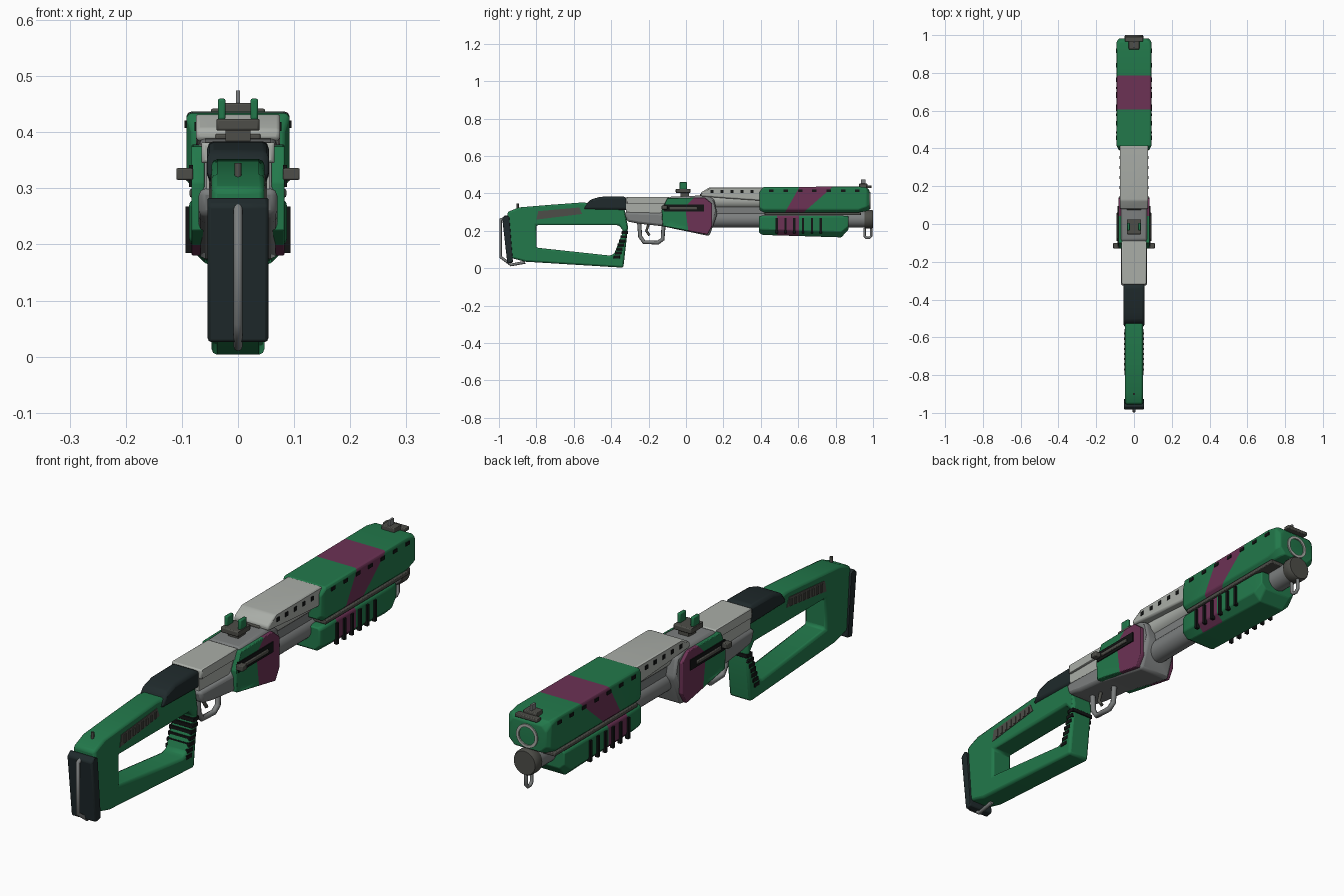
import bpy, bmesh, math
from mathutils import Vector

cube = bpy.data.objects.get("Cube")
if cube:
    bpy.data.objects.remove(cube, do_unlink=True)


def material(name, r, g, b):
    m = bpy.data.materials.new(name)
    m.use_nodes = True
    m.diffuse_color = (r, g, b, 1)
    node = next(n for n in m.node_tree.nodes if n.type == 'BSDF_PRINCIPLED')
    node.inputs["Base Color"].default_value = (r, g, b, 1)
    node.inputs["Roughness"].default_value = 0.6
    return m


GREEN = material("green", .016, .19, .07)
PURPLE = material("purple", .15, .032, .09)
LIGHT = material("light grey", .4, .42, .39)
GREY = material("mid grey", .2, .21, .21)
DARK = material("dark grey", .075, .075, .065)
SLATE = material("dark slate", .014, .023, .025)
BLACK = material("black", .006, .007, .007)


def finish(name, bm, mats, bevel=0.0, segments=2):
    bmesh.ops.recalc_face_normals(bm, faces=bm.faces)
    mesh = bpy.data.meshes.new(name)
    bm.to_mesh(mesh)
    bm.free()
    for m in mats:
        mesh.materials.append(m)
    ob = bpy.data.objects.new(name, mesh)
    bpy.context.collection.objects.link(ob)
    if bevel:
        mod = ob.modifiers.new("Bevel", 'BEVEL')
        mod.width, mod.segments = bevel, segments
        mod.limit_method, mod.angle_limit = 'ANGLE', math.radians(25)
    bpy.ops.object.select_all(action='DESELECT')
    ob.select_set(True)
    bpy.context.view_layer.objects.active = ob
    bpy.ops.object.shade_smooth_by_angle(angle=math.radians(35))
    return ob


def paint(bm, cuts, rule):
    """Cut along lines in the side plane, then give faces passing the rule slot 1."""
    for a, b in cuts:
        d = Vector((0, b[0] - a[0], b[1] - a[1]))
        bmesh.ops.bisect_plane(bm, geom=bm.verts[:] + bm.edges[:] + bm.faces[:],
                               plane_co=(0, *a), plane_no=(0, -d.z, d.y))
    for f in bm.faces:
        c = f.calc_center_median()
        f.material_index = int(rule(c.y, c.z))


def plate(name, outline, x0, x1, mats, bevel=0.0, hole=None, cuts=(), rule=None):
    """Side outline (y, z), optionally with a hole, extruded from x0 to x1."""
    bm = bmesh.new()
    edges = []
    for loop in filter(None, (outline, hole)):
        vs = [bm.verts.new((x0, y, z)) for y, z in loop]
        edges += [bm.edges.new((vs[i - 1], vs[i])) for i in range(len(vs))]
    bmesh.ops.triangle_fill(bm, edges=edges, use_beauty=True)
    new = bmesh.ops.extrude_face_region(bm, geom=bm.faces[:])["geom"]
    bmesh.ops.translate(bm, verts=[v for v in new if isinstance(v, bmesh.types.BMVert)],
                        vec=(x1 - x0, 0, 0))
    if rule:
        paint(bm, cuts, rule)
    return finish(name, bm, mats, bevel)


def box(name, x0, x1, y0, y1, z0, z1, mat, bevel=0.0):
    return plate(name, [(y0, z0), (y1, z0), (y1, z1), (y0, z1)], x0, x1, [mat], bevel)


def shell(name, sections, mats, bevel, cuts=(), rule=None):
    """Loft of eight-sided sections: y, half width, bottom, top, low chamfer, high chamfer."""
    bm = bmesh.new()
    rings = []
    for y, w, lo, hi, cl, ch in sections:
        half = [(w - cl, lo), (w, lo + cl), (w, hi - ch), (w - ch, hi)]
        pts = half + [(-x, z) for x, z in reversed(half)]
        rings.append([bm.verts.new((x, y, z)) for x, z in pts])
    for a, b in zip(rings, rings[1:]):
        for i in range(8):
            bm.faces.new((a[i - 1], a[i], b[i], b[i - 1]))
    bm.faces.new(rings[0])
    bm.faces.new(rings[-1])
    if rule:
        paint(bm, cuts, rule)
    return finish(name, bm, mats, bevel)


def lathe(name, profile, z, mat, sides=28):
    """Turn (radius, y) points around a lengthwise axis at height z."""
    bm = bmesh.new()
    vs = [bm.verts.new((r, y, z)) for r, y in profile]
    es = [bm.edges.new(p) for p in zip(vs, vs[1:])]
    bmesh.ops.spin(bm, geom=vs + es, cent=(0, 0, z), axis=(0, 1, 0),
                   angle=math.tau, steps=sides, use_merge=True)
    bmesh.ops.remove_doubles(bm, verts=bm.verts[:], dist=1e-5)
    return finish(name, bm, [mat])


def wire(name, pts, radius, mat, closed=False):
    cu = bpy.data.curves.new(name, 'CURVE')
    cu.dimensions = '3D'
    cu.bevel_depth, cu.bevel_resolution = radius, 2
    cu.use_fill_caps = True
    sp = cu.splines.new('POLY')
    sp.points.add(len(pts) - 1)
    for p, co in zip(sp.points, pts):
        p.co = (*co, 1)
    sp.use_cyclic_u = closed
    cu.materials.append(mat)
    ob = bpy.data.objects.new(name, cu)
    bpy.context.collection.objects.link(ob)
    return ob


# Stock with open grip
stock = [(-.955, .30), (-.895, .325), (-.74, .338), (-.55, .352), (-.33, .32), (-.31, .22),
         (-.335, .003), (-.86, .035), (-.955, .06)]
opening = [(-.80, .23), (-.36, .23), (-.335, .20), (-.385, .075), (-.41, .068), (-.80, .11)]
plate("stock", stock, -.047, .047, [GREEN], .01, hole=opening)
plate("butt_pad", [(-.983, .27), (-.965, .285), (-.945, .275), (-.925, .03), (-.955, .025)],
      -.054, .054, [SLATE], .006)
plate("cheek_rest", [(-.55, .315), (-.515, .365), (-.46, .382), (-.33, .384), (-.312, .37), (-.312, .31)],
      -.055, .055, [SLATE], .012)
wire("butt_rod", [(0, -.96, .272), (0, -.991, .26), (0, -.991, .06), (0, -.935, .018), (0, -.86, .032)],
     .008, GREY)
wire("stock_stud", [(0, -.9, .31), (0, -.9, .345)], .006, DARK)
for i in range(7):
    t = i / 6
    y, z = -.322 - .043 * t, .19 - .13 * t
    box("grip_rib", -.049, .049, y - .022, y + .012, z - .008, z + .008, BLACK, .002)

# Receiver
box("receiver_rear_top", -.065, .065, -.32, -.09, .345, .382, LIGHT, .006)
box("receiver_rear_core", -.056, .056, -.32, -.09, .29, .35, LIGHT)
plate("receiver", [(-.33, .30), (-.13, .295), (-.09, .382), (.11, .39), (.15, .37), (.168, .29),
                   (.125, .172), (-.13, .225), (-.25, .238), (-.315, .25)], -.07, .07, [GREY], .012)
box("receiver_top_notch", -.04, .04, .075, .14, .375, .397, DARK, .004)
panel = [(-.13, .31), (-.10, .375), (.10, .378), (.14, .345), (.14, .225), (.115, .18), (-.125, .225)]
trim = [((.045, .38), (-.005, .33)), ((-.005, .33), (.015, .18))]


def front_of_trim(y, z):
    return y > (.045 - (.38 - z) if z > .33 else -.005 + (.33 - z) * .13)


for s in (-1, 1):
    plate("side_panel", panel, s * .06, s * .083, [GREEN, PURPLE], .006, cuts=trim, rule=front_of_trim)
    box("bolt_slot", s * .08, s * .087, -.12, .095, .302, .342, BLACK)
    box("bolt_bar", s * .08, s * .093, -.09, .06, .313, .328, DARK, .003)
    box("bolt_handle", s * .08, s * .11, -.13, -.10, .315, .336, DARK, .003)
    # Details of the stock, sights and handguards that repeat on both sides
    plate("stock_insert", [(-.80, .26), (-.79, .305), (-.57, .325), (-.555, .29)], s * .04, s * .049, [DARK])
    for i in range(8):
        y = -.775 + i * .027
        box("stock_insert_rib", s * .045, s * .052, y, y + .011, .268 + i * .003, .30 + i * .002, DARK)
    box("rear_sight_ear", s * .022, s * .036, -.035, .005, .422, .46, GREEN, .004)
    for i in range(5):
        y = .14 + i * .053
        box("vent_hole", s * .07, s * .0775, y - .008, y + .008, .402, .418, BLACK)
    for i in range(7):
        y = .457 + i * .0765
        box("handguard_slot", s * .088, s * .095, y - .012, y + .012, .408, .421, BLACK)
    for i in range(6):
        y = .485 + i * .047
        box("pump_rib", s * .08, s * .094, y - .006, y + .006, .185, .268, BLACK)

# Trigger
wire("trigger_guard", [(0, -.25, .24), (0, -.245, .17), (0, -.225, .14), (0, -.15, .137),
                       (0, -.125, .155), (0, -.12, .23)], .011, GREY)
wire("trigger", [(0, -.20, .235), (0, -.212, .20), (0, -.195, .175)], .007, DARK)

# Rear sight
box("rear_sight_base", -.038, .038, -.055, .025, .403, .424, DARK, .004)
box("rear_sight_foot", -.022, .022, -.03, .015, .38, .41, DARK)

# Barrel, magazine tube and heat shield
lathe("barrel", [(0, .10), (.046, .10), (.046, .987), (.035, .987), (.035, .90), (0, .90)], .362, LIGHT)
lathe("magazine_tube", [(0, .10), (.044, .10), (.044, .96), (0, .96)], .262, GREY)
lathe("magazine_cap", [(0, .955), (.046, .955), (.05, .962), (.05, .993), (.046, 1), (0, 1)], .262, DARK)
box("barrel_bracket", -.03, .03, .12, .42, .29, .33, GREY)
plate("heat_shield", [(.08, .385), (.08, .405), (.125, .432), (.42, .432), (.42, .36), (.20, .375)],
      -.075, .075, [LIGHT], .007)
wire("sling_loop", [(0, .955, .215), (0, .955, .172), (0, .965, .162), (0, .98, .162),
                    (0, .99, .172), (0, .99, .215)], .007, GREY)

# Upper handguard with a slanted band
band = [((.61, .44), (.53, .30)), ((.79, .44), (.63, .30))]


def in_band(y, z):
    t = (.44 - z) / .14
    return .61 - .08 * t < y < .79 - .16 * t


shell("upper_handguard", [(.393, .082, .31, .41, .016, .01), (.415, .092, .298, .434, .016, .006),
                          (.92, .092, .298, .437, .016, .006), (.965, .092, .305, .432, .025, .012),
                          (.982, .08, .312, .415, .025, .02)],
      [GREEN, PURPLE], .004, band, in_band)
box("handguard_rail", -.086, .086, .42, .935, .284, .299, DARK, .003)

# Lower sliding handguard
shell("pump", [(.39, .08, .19, .278, .02, .008), (.41, .087, .178, .282, .03, .008),
               (.83, .087, .165, .282, .03, .008), (.868, .08, .205, .278, .02, .008)],
      [GREEN, PURPLE], .004, [((.487, .1), (.487, .3)), ((.605, .1), (.605, .3))],
      lambda y, z: .487 < y < .605 and z > .185)

# Front sight
box("front_sight_base", -.028, .028, .925, .97, .43, .452, DARK, .003)
box("front_sight_crossbar", -.048, .048, .965, .992, .428, .442, DARK, .003)
box("front_sight_post", -.004, .004, .935, .96, .45, .474, GREY)
